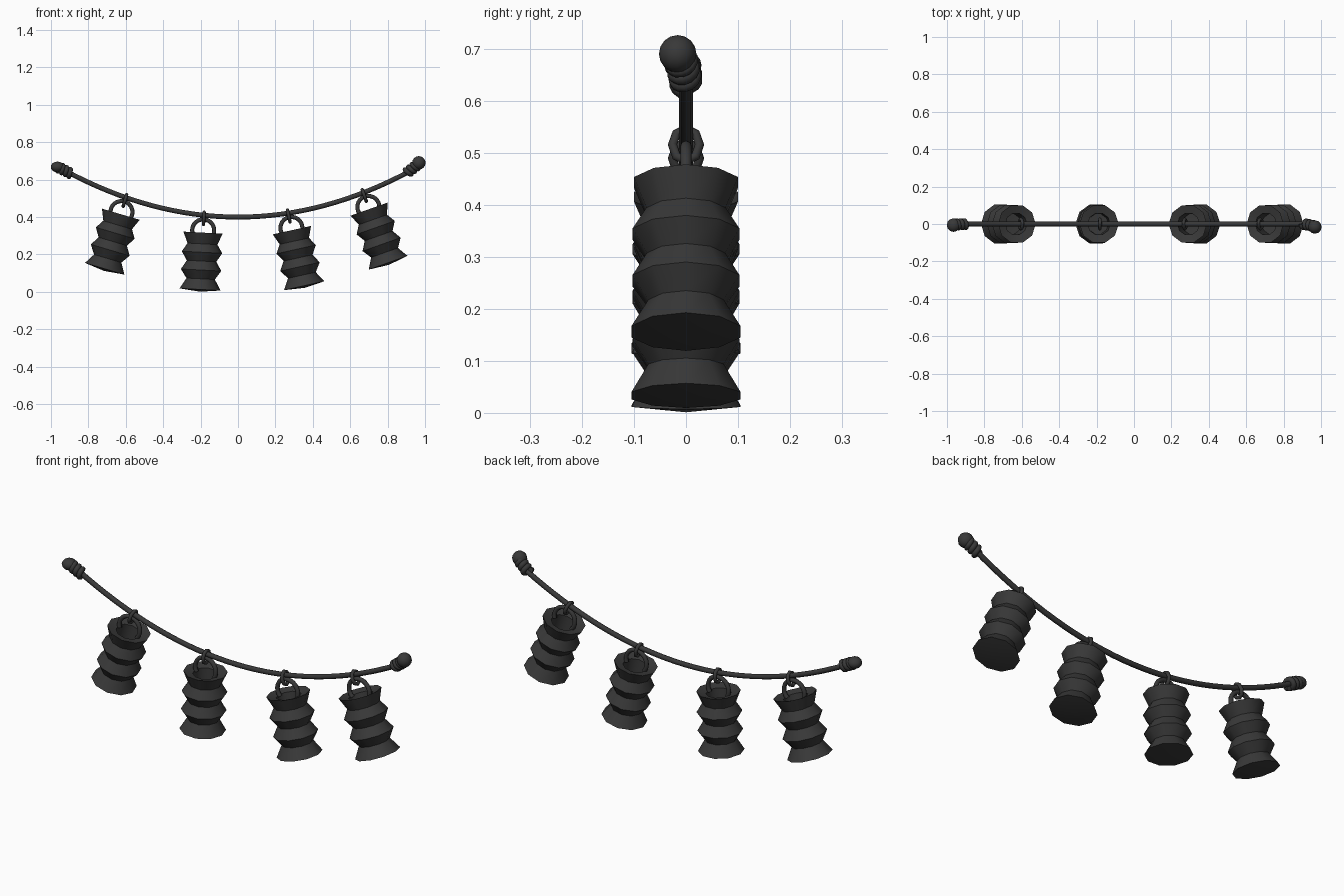
import bpy, bmesh, math
from mathutils import Vector, Matrix

if "Cube" in bpy.data.objects:
    bpy.data.objects.remove(bpy.data.objects["Cube"])

DARK = bpy.data.materials.new("dark_iron")
DARK.diffuse_color = (0.04, 0.04, 0.04, 1)
DARK.use_nodes = True
DARK.node_tree.nodes["Principled BSDF"].inputs["Base Color"].default_value = DARK.diffuse_color


def rope_z(x):
    return 0.4 + 0.29 * x * x


def finish(ob, angle):
    ob.data.materials.clear()
    ob.data.materials.append(DARK)
    bpy.ops.object.select_all(action='DESELECT')
    bpy.context.view_layer.objects.active = ob
    ob.select_set(True)
    bpy.ops.object.shade_smooth_by_angle(angle=math.radians(angle))


def tube(name, pts, r, closed=False, mat=None):
    cu = bpy.data.curves.new(name, 'CURVE')
    cu.dimensions = '3D'
    cu.bevel_depth = r
    cu.bevel_resolution = 2
    cu.use_fill_caps = True
    sp = cu.splines.new('POLY')
    sp.points.add(len(pts) - 1)
    for p, co in zip(sp.points, pts):
        p.co = (*co, 1)
    sp.use_cyclic_u = closed
    ob = bpy.data.objects.new(name, cu)
    bpy.context.collection.objects.link(ob)
    if mat:
        ob.matrix_world = mat
    bpy.ops.object.select_all(action='DESELECT')
    bpy.context.view_layer.objects.active = ob
    ob.select_set(True)
    bpy.ops.object.convert(target='MESH')
    finish(bpy.context.object, 50)


def lathe(name, prof, n, mat):
    bm = bmesh.new()
    rings = []
    for r, z in prof:
        if r == 0:
            rings.append([bm.verts.new((0, 0, z))] * n)
        else:
            rings.append([bm.verts.new((r * math.cos(2 * math.pi * i / n),
                                        r * math.sin(2 * math.pi * i / n), z)) for i in range(n)])
    for a, b in zip(rings, rings[1:]):
        for i in range(n):
            j = (i + 1) % n
            bm.faces.new(list(dict.fromkeys([a[i], a[j], b[j], b[i]])))
    bmesh.ops.recalc_face_normals(bm, faces=bm.faces)
    me = bpy.data.meshes.new(name)
    bm.to_mesh(me)
    bm.free()
    ob = bpy.data.objects.new(name, me)
    bpy.context.collection.objects.link(ob)
    ob.matrix_world = mat
    finish(ob, 40)


# Sagging rope
xs = [-0.93 + 1.86 * i / 32 for i in range(33)]
tube("rope", [(x, 0, rope_z(x)) for x in xs], 0.013)

# Lantern profile, measured down from the rope: bottom cone, pleats, rim, well
T = -0.093
profile = [(0, T - 0.316), (0.11, T - 0.304), (0.076, T - 0.247), (0.108, T - 0.2),
           (0.079, T - 0.152), (0.108, T - 0.105), (0.08, T - 0.06), (0.105, T),
           (0.06, T - 0.012), (0.055, T - 0.1), (0, T - 0.105)]

for i, (x, deg) in enumerate([(-0.6, 16.5), (-0.182, 3), (0.268, -12.5), (0.67, -19.5)], 1):
    pivot = Matrix.Translation((x, 0, rope_z(x)))
    hang = pivot @ Matrix.Rotation(math.radians(deg), 4, 'Y')
    lathe(f"lantern_{i}", profile, 10, hang)
    # Arched handle reaching into the well
    arc = [(0.059 * math.cos(a), 0, T + 0.012 + 0.059 * math.sin(a))
           for a in [math.radians(-30 + 240 * k / 16) for k in range(17)]]
    tube(f"handle_{i}", arc, 0.011, mat=hang)
    # Tie loop round rope and handle
    loop = [(0, 0.026 * math.cos(k * math.pi / 4), -0.016 + 0.033 * math.sin(k * math.pi / 4))
            for k in range(8)]
    tube(f"tie_loop_{i}", loop, 0.009, closed=True, mat=hang)

# End knots: wrapped coil, then a larger rounded ball
for side, start, end, ball in [
        ("left", (-0.895, 0, 0.633), (-0.955, -0.003, 0.663), (-0.965, -0.006, 0.668)),
        ("right", (0.905, 0, 0.638), (0.96, -0.01, 0.68), (0.967, -0.016, 0.69))]:
    s, e = Vector(start), Vector(end)
    ax = (e - s).normalized()
    u = ax.cross(Vector((0, 1, 0))).normalized()
    v = ax.cross(u)
    pts = []
    for k in range(43):
        t = k / 42
        a = 2 * math.pi * 3 * t
        pts.append(s + (e - s) * t + 0.02 * (math.cos(a) * u + math.sin(a) * v))
    tube(f"knot_coil_{side}", pts, 0.013)
    bpy.ops.mesh.primitive_uv_sphere_add(segments=12, ring_count=8, radius=0.036, location=ball)
    ob = bpy.context.object
    ob.name = f"knot_ball_{side}"
    if side == "left":
        ob.scale = (1, 1, 0.8)
    finish(ob, 50)
